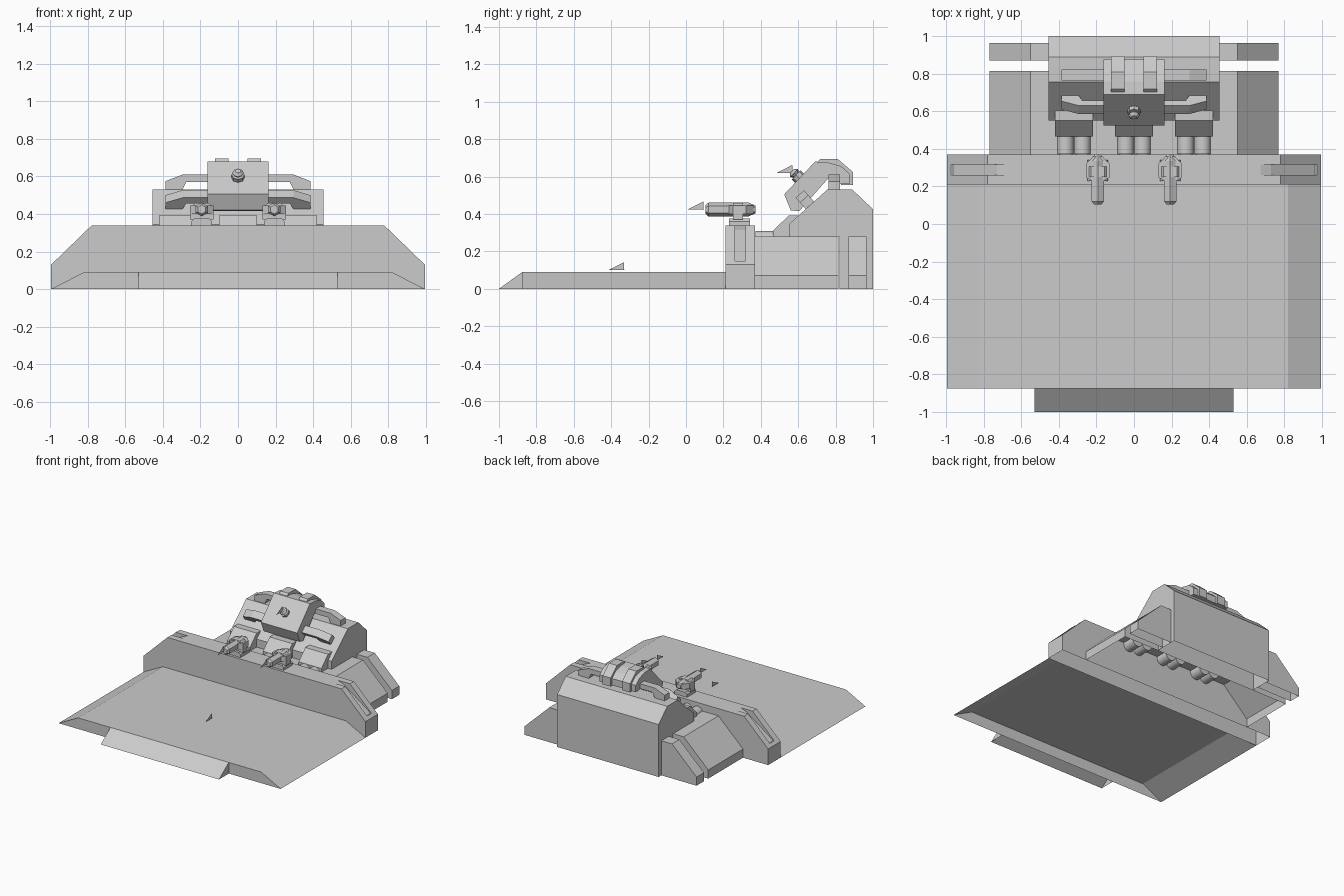
import bpy, bmesh, math
from mathutils import Vector, Matrix

if "Cube" in bpy.data.objects:
    bpy.data.objects.remove(bpy.data.objects["Cube"])


def finish(name, bm, open_bottom=False):
    bmesh.ops.recalc_face_normals(bm, faces=bm.faces[:])
    if open_bottom:
        down = [f for f in bm.faces if f.normal.z < -0.9]
        bmesh.ops.delete(bm, geom=down, context='FACES')
    me = bpy.data.meshes.new(name)
    bm.to_mesh(me)
    bm.free()
    ob = bpy.data.objects.new(name, me)
    bpy.context.collection.objects.link(ob)
    return ob


def prism(name, pts, axis, lo, hi, open_bottom=False):
    """Extrude a 2D profile along an axis: x takes (y,z), y takes (x,z), z takes (x,y)."""
    put = {'x': lambda p, t: (t, p[0], p[1]),
           'y': lambda p, t: (p[0], t, p[1]),
           'z': lambda p, t: (p[0], p[1], t)}[axis]
    bm = bmesh.new()
    a = [bm.verts.new(put(p, lo)) for p in pts]
    b = [bm.verts.new(put(p, hi)) for p in pts]
    bm.faces.new(a)
    bm.faces.new(b)
    n = len(pts)
    for i in range(n):
        j = (i + 1) % n
        bm.faces.new((a[i], a[j], b[j], b[i]))
    return finish(name, bm, open_bottom)


def both(half):
    """Complete a half profile by reflecting it in x."""
    return half + [(-x, z) for x, z in reversed(half)]


def tube(name, p0, p1, r0, r1, n, smooth=False):
    p0, p1 = Vector(p0), Vector(p1)
    d = p1 - p0
    m = Matrix.Translation((p0 + p1) / 2) @ d.to_track_quat('Z', 'Y').to_matrix().to_4x4()
    bm = bmesh.new()
    bmesh.ops.create_cone(bm, cap_ends=True, segments=n, radius1=r0, radius2=r1,
                          depth=d.length, matrix=m)
    ob = finish(name, bm)
    if smooth:
        for f in ob.data.polygons:
            f.use_smooth = len(f.vertices) == 4
    return ob


def marker(name, x, y, z):
    """Paper-thin triangular fin."""
    bm = bmesh.new()
    bm.faces.new([bm.verts.new(v) for v in
                  ((x, y, z), (x, y + 0.085, z), (x, y + 0.083, z + 0.042))])
    return finish(name, bm)


# Landing platform and entry ramp, open underneath
prism("platform", both([(0.995, 0), (0.82, 0.09)]), 'y', -0.875, 0.21, True)
prism("ramp", [(-1, 0), (-0.875, 0), (-0.875, 0.09)], 'x', -0.53, 0.53, True)

# Cross wall with a groove cut in each sloping shoulder
wall = prism("cross_wall", both([(0.995, 0), (0.995, 0.13), (0.78, 0.338)]), 'y', 0.21, 0.37)
for s in (-1, 1):
    groove = [(0.67, 0.339), (0.73, 0.315), (0.965, 0.15), (1.05, 0.15), (1.05, 0.42), (0.67, 0.42)]
    cutter = prism("groove_cutter", [(s * x, z) for x, z in groove], 'y', 0.262, 0.318)
    mod = wall.modifiers.new("groove", 'BOOLEAN')
    mod.operation = 'DIFFERENCE'
    mod.object = cutter
    bpy.context.view_layer.objects.active = wall
    bpy.ops.object.modifier_apply(modifier=mod.name)
    bpy.data.objects.remove(cutter)
bm = bmesh.new()
bm.from_mesh(wall.data)
bm.normal_update()
bmesh.ops.delete(bm, geom=[f for f in bm.faces if f.normal.z < -0.9], context='FACES')
bm.to_mesh(wall.data)
bm.free()

# Rear hall: wide block, narrow end buttresses, tall bunker
prism("rear_block", both([(0.77, 0), (0.77, 0.07), (0.55, 0.28)]), 'y', 0.37, 0.815, True)
for s in (-1, 1):
    half = [(0.455, 0), (0.77, 0), (0.77, 0.07), (0.55, 0.28), (0.455, 0.28)]
    prism("end_buttress", [(s * x, z) for x, z in half], 'y', 0.87, 0.965, True)
prism("bunker", [(0.55, 0.28), (0.82, 0.28), (0.82, 0), (1, 0), (1, 0.425), (0.89, 0.53),
                 (0.755, 0.53), (0.55, 0.345)], 'x', -0.455, 0.455, True)

# Three engine housings, each with a pair of drums
for cx in (-0.32, 0, 0.32):
    prism("engine_housing", [(0.465, 0.28), (0.465, 0.31), (0.55, 0.393), (0.605, 0.393),
                             (0.605, 0.28)], 'x', cx - 0.102, cx + 0.102)
    for s in (-1, 1):
        dx = cx + s * 0.045
        tube("engine_drum", (dx, 0.372, 0.265), (dx, 0.475, 0.265), 0.045, 0.045, 20, True)

# Twin turrets on the wall
for s in (-1, 1):
    x = s * 0.193
    prism("turret_foot", [(x - 0.055, 0.335), (x + 0.055, 0.335), (x + 0.055, 0.36),
                          (x + 0.04, 0.375), (x - 0.04, 0.375), (x - 0.055, 0.36)],
          'y', 0.23, 0.342)
    plan = [(0.025, 0.225), (0.063, 0.25), (0.063, 0.32), (0.025, 0.36)]
    prism("turret_body", [(x + a, y) for a, y in both(plan)], 'z', 0.40, 0.445)
    prism("turret_yoke", [(x - 0.062, 0.37), (x + 0.062, 0.37), (x + 0.062, 0.43),
                          (x + 0.035, 0.458), (x - 0.035, 0.458), (x - 0.062, 0.43)],
          'y', 0.25, 0.305)
    tube("turret_barrel", (x, 0.12, 0.424), (x, 0.335, 0.424), 0.037, 0.037, 6)
    tube("turret_muzzle", (x, 0.105, 0.424), (x, 0.12, 0.424), 0.024, 0.037, 6)
    tube("turret_tail", (x, 0.335, 0.424), (x, 0.372, 0.424), 0.037, 0.02, 6)
    marker("turret_marker", x, 0.01, 0.425)

# Control head leaning over the bunker roof
prism("control_head", [(0.525, 0.505), (0.69, 0.68), (0.76, 0.675), (0.83, 0.655), (0.875, 0.615),
                       (0.875, 0.56), (0.83, 0.56), (0.76, 0.59), (0.605, 0.415), (0.56, 0.42)],
      'x', -0.162, 0.162)
for cx in (-0.087, 0.087):
    prism("head_arm", [(0.68, 0.655), (0.72, 0.695), (0.81, 0.695), (0.892, 0.625), (0.892, 0.555),
                       (0.83, 0.555), (0.80, 0.62)], 'x', cx - 0.036, cx + 0.036)

# Arched handrails: one flat on the roof, one tilted onto the sloping front
rail = both([(0.385, 0), (0.385, 0.045), (0.295, 0.08)])
rail = [(0.295, 0), (0.385, 0), (0.385, 0.045), (0.295, 0.08)]
rail = both(rail) + [(-0.275, 0.04), (0.275, 0.04)]
# order the loop: right foot, over the top, left foot, back along the underside
upper = prism("roof_rail", rail, 'y', -0.03, 0.03)
upper.location = (0, 0.793, 0.53)
lower = prism("slope_rail", rail, 'y', -0.03, 0.03)
lower.location = (0, 0.662, 0.447)
lower.rotation_euler = (math.radians(42), 0, 0)

# Lens on the sloping face of the head
n = Vector((0, -0.727, 0.686))
c = Vector((0, 0.607, 0.592))
tube("lens_collar", c - n * 0.01, c + n * 0.025, 0.034, 0.034, 8)
tube("lens_neck", c + n * 0.025, c + n * 0.04, 0.02, 0.03, 8)
tube("lens_tip", c + n * 0.04, c + n * 0.055, 0.03, 0.015, 8)

# Loose fins over the lens and the platform
marker("head_marker", 0, 0.485, 0.62)
marker("platform_marker", 0, -0.415, 0.10)
